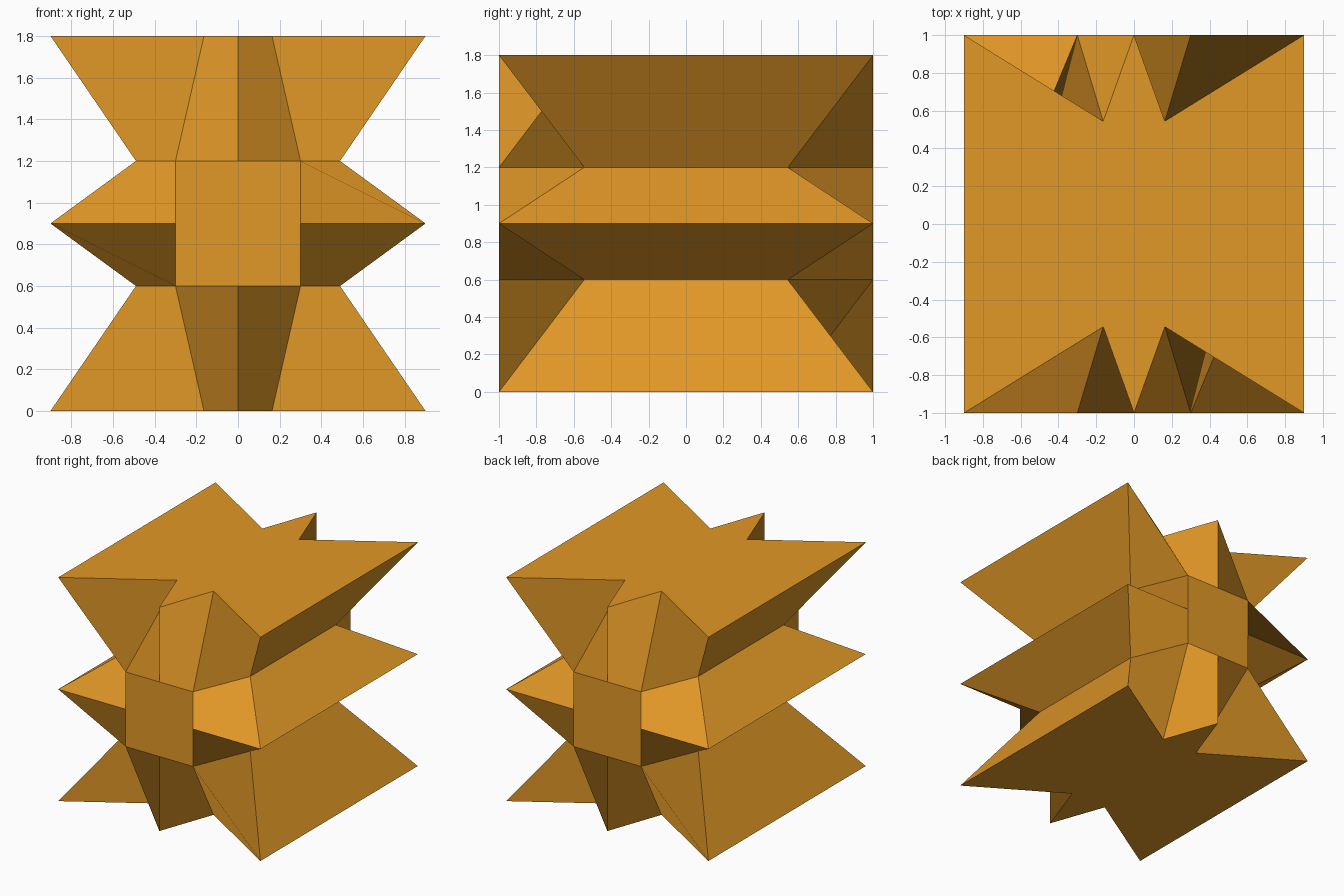
import bpy
from mathutils import Vector

if "Cube" in bpy.data.objects:
    bpy.data.objects.remove(bpy.data.objects["Cube"])

# Grid lines shared by the front and back, and how far the notches pinch inwards
XS = [-0.9, -0.3, 0.0, 0.3, 0.9]
ZS = [0.0, 0.6, 0.9, 1.2, 1.8]
PINCH = 0.544

verts, index = [], {}
faces, normals = [], []


def front(i, j):
    """Point of the front grid; third points on the rim are pinched inwards."""
    rim = (i in (0, 4) and j in (1, 3)) or (j in (0, 4) and i in (1, 3))
    s = PINCH if rim else 1.0
    return Vector((XS[i] * s, -s, ZS[j]))


def turn(p):
    """Half turn about the vertical axis."""
    return Vector((-p.x, -p.y, p.z))


def add(points, normal):
    ids = []
    for p in points:
        key = tuple(round(c, 4) for c in p)
        if key not in index:
            index[key] = len(verts)
            verts.append(key)
        ids.append(index[key])
    faces.append(ids)
    normals.append((normal.normalized(), len(ids)))


def add_turned(points, normal):
    add(points, normal)
    add([turn(p) for p in points], turn(normal))


# Front and back: twisted panels around a square, split along one diagonal
for i in range(4):
    for j in range(4):
        if i in (1, 2) and j in (1, 2):
            continue
        ul, ll = front(i, j + 1), front(i, j)
        lr, ur = front(i + 1, j), front(i + 1, j + 1)
        n = (lr - ul).cross(ur - ll)
        add_turned([ul, ll, lr], n)
        add_turned([ul, lr, ur], n)

# Flat squares in the middle of front and back
ring = [(1, 1), (2, 1), (3, 1), (3, 2), (3, 3), (2, 3), (1, 3), (1, 2)]
add_turned([front(i, j) for i, j in ring], Vector((0, -1, 0)))

# Zigzag sides running the full depth
for j in range(4):
    a, b = front(4, j), turn(front(0, j))
    c, d = turn(front(0, j + 1)), front(4, j + 1)
    add_turned([a, b, c, d], (c - a).cross(d - b))

# Notched top and bottom
for j, up in ((4, 1), (0, -1)):
    edge = [front(i, j) for i in range(5)]
    outline = edge + [turn(p) for p in edge]
    add(outline[::up], Vector((0, 0, up)))

mesh = bpy.data.meshes.new("notched_block")
mesh.from_pydata(verts, [], faces)
mesh.update()
# Each twisted panel is shaded as one flat face
mesh.normals_split_custom_set([n for n, count in normals for _ in range(count)])

mat = bpy.data.materials.new("amber")
mat.diffuse_color = (0.76, 0.315, 0.02, 1.0)
mat.use_nodes = True
mat.node_tree.nodes["Principled BSDF"].inputs["Base Color"].default_value = mat.diffuse_color
mesh.materials.append(mat)

block = bpy.data.objects.new("notched_block", mesh)
bpy.context.collection.objects.link(block)
